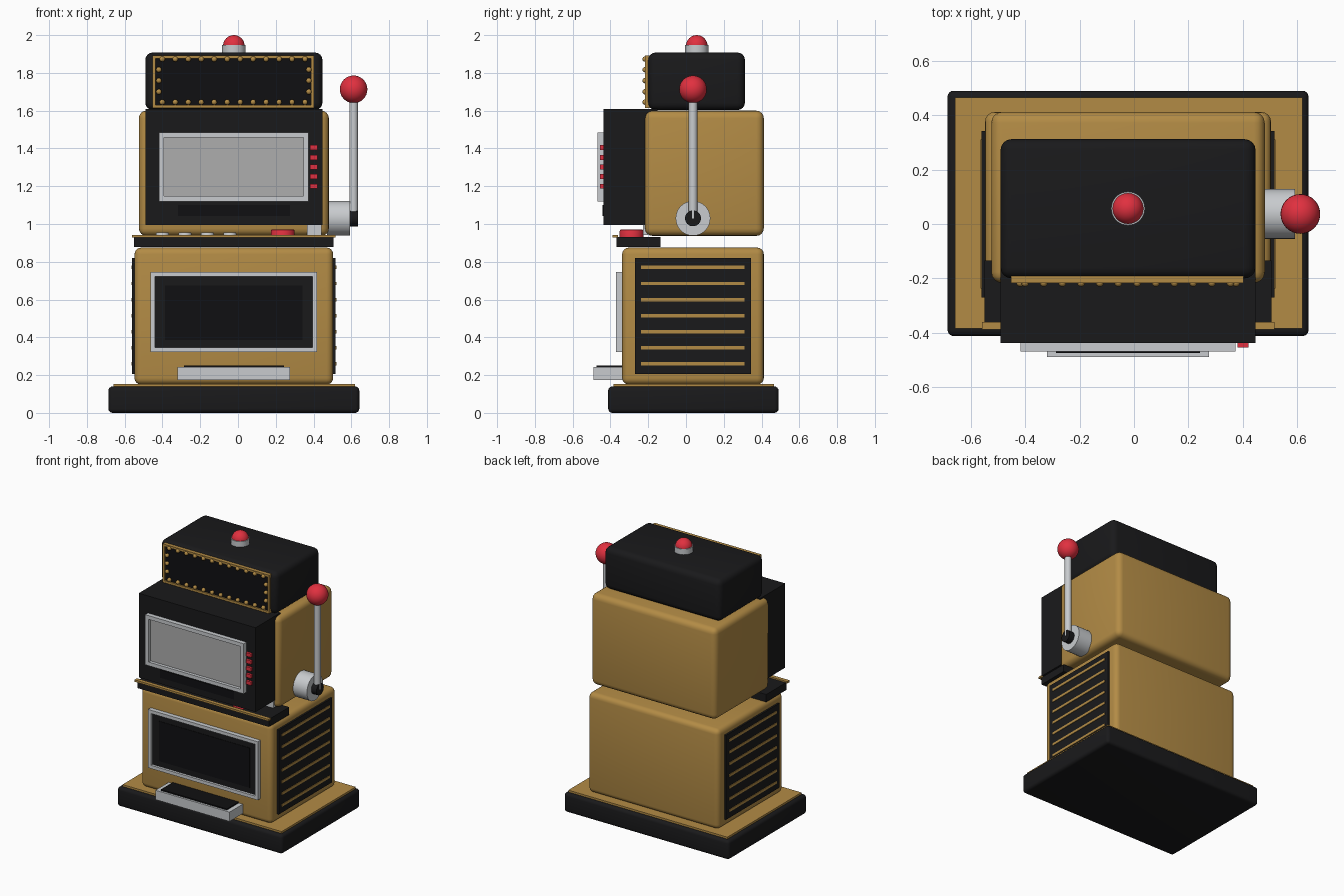
import bpy, bmesh, math
from mathutils import Vector

if "Cube" in bpy.data.objects:
    bpy.data.objects.remove(bpy.data.objects["Cube"])


def material(name, rgb):
    m = bpy.data.materials.new(name)
    m.diffuse_color = (*rgb, 1)
    m.use_nodes = True
    m.node_tree.nodes["Principled BSDF"].inputs["Base Color"].default_value = m.diffuse_color
    return m


GOLD = material("gold", (0.45, 0.26, 0.06))
BLACK = material("black", (0.010, 0.010, 0.011))
DARK = material("dark_glass", (0.005, 0.005, 0.006))
RED = material("red", (0.75, 0.03, 0.05))
SILVER = material("silver", (0.58, 0.60, 0.62))
GLASS = material("screen_grey", (0.42, 0.42, 0.42))
CX = -0.022


def finish(bm, name, mat, smooth=True):
    bmesh.ops.recalc_face_normals(bm, faces=bm.faces)
    me = bpy.data.meshes.new(name)
    bm.to_mesh(me)
    bm.free()
    ob = bpy.data.objects.new(name, me)
    bpy.context.collection.objects.link(ob)
    me.materials.append(mat)
    if smooth:
        bpy.ops.object.select_all(action='DESELECT')
        ob.select_set(True)
        bpy.context.view_layer.objects.active = ob
        bpy.ops.object.shade_smooth_by_angle(angle=math.radians(35))
    return ob


def add_box(bm, x, y, z):
    vs = bmesh.ops.create_cube(bm, size=1)["verts"]
    for v in vs:
        v.co = Vector([(a + b) / 2 + c * (b - a) for (a, b), c in zip((x, y, z), v.co)])


def box(name, x, y, z, mat, bevel=0, seg=4):
    bm = bmesh.new()
    add_box(bm, x, y, z)
    if bevel:
        bmesh.ops.bevel(bm, geom=bm.edges[:], offset=bevel, segments=seg,
                        profile=0.5, affect='EDGES')
    return finish(bm, name, mat, bevel > 0)


def frame(name, x, y, z, w, mat):
    # rectangular ring facing the front: one quad loop swept round the opening
    bm = bmesh.new()
    rings = []
    for inset, yy in ((0, y[1]), (0, y[0]), (w, y[0]), (w, y[1])):
        x0, x1, z0, z1 = x[0] + inset, x[1] - inset, z[0] + inset, z[1] - inset
        rings.append([bm.verts.new(p) for p in
                      ((x0, yy, z0), (x1, yy, z0), (x1, yy, z1), (x0, yy, z1))])
    for i in range(4):
        a, b = rings[i], rings[(i + 1) % 4]
        for j in range(4):
            k = (j + 1) % 4
            bm.faces.new((a[j], a[k], b[k], b[j]))
    return finish(bm, name, mat, False)


def cylinder(name, centre, r, a, b, mat, axis='Z', bevel=0):
    # centre gives the two coordinates across the axis, a..b the span along it
    bm = bmesh.new()
    bmesh.ops.create_cone(bm, cap_ends=True, segments=32, radius1=r, radius2=r, depth=b - a)
    if bevel:
        rim = [e for e in bm.edges if e.verts[0].co.z > 0 and e.verts[1].co.z > 0]
        bmesh.ops.bevel(bm, geom=rim, offset=bevel, segments=2, profile=0.5, affect='EDGES')
    for v in bm.verts:
        p, q, h = v.co.x, v.co.y, v.co.z + (a + b) / 2
        if axis == 'Z':
            v.co = (centre[0] + p, centre[1] + q, h)
        else:
            v.co = (h, centre[0] + p, centre[1] + q)
    return finish(bm, name, mat)


def spheres(name, points, r, mat, u=32, v=16):
    bm = bmesh.new()
    for p in points:
        vs = bmesh.ops.create_uvsphere(bm, u_segments=u, v_segments=v, radius=r)["verts"]
        bmesh.ops.translate(bm, verts=vs, vec=p)
    return finish(bm, name, mat)


# plinth
box("plinth", (-0.686, 0.642), (-0.412, 0.49), (0, 0.14), BLACK, 0.022)
box("plinth_trim", (-0.658, 0.62), (-0.385, 0.465), (0.135, 0.154), GOLD)

# lower cabinet with its front panel
box("lower_cabinet", (-0.548, 0.504), (-0.338, 0.412), (0.15, 0.875), GOLD, 0.035)
frame("lower_panel_frame", (-0.464, 0.418), (-0.37, -0.33), (0.322, 0.746), 0.024, SILVER)
box("lower_panel", (-0.442, 0.396), (-0.352, -0.33), (0.344, 0.724), BLACK)
box("lower_panel_glass", (-0.386, 0.342), (-0.355, -0.34), (0.385, 0.675), DARK)

# side vents with gold slats, one on each side
for side, s in (("left", -1), ("right", 1)):
    def span(d0, d1):
        return tuple(sorted((CX + s * d0, CX + s * d1)))
    box("vent_" + side, span(0.51, 0.539), (-0.27, 0.343), (0.207, 0.82), BLACK)
    bm = bmesh.new()
    for i in range(7):
        z = 0.26 + i * 0.085
        add_box(bm, span(0.53, 0.543), (-0.237, 0.31), (z - 0.009, z + 0.009))
    finish(bm, "vent_slats_" + side, GOLD, False)

# payout tray
box("payout_tray", (-0.32, 0.275), (-0.49, -0.33), (0.175, 0.243), SILVER)
box("payout_tray_floor", (-0.287, 0.243), (-0.475, -0.34), (0.23, 0.252), DARK)

# control shelf with buttons
box("control_shelf", (-0.55, 0.506), (-0.368, -0.135), (0.877, 0.932), BLACK)
box("control_shelf_trim", (-0.56, 0.516), (-0.388, -0.36), (0.928, 0.942), GOLD)
for i in range(4):
    cylinder(f"control_button_{i + 1}", (-0.4 + i * 0.119, -0.288), 0.034, 0.925, 0.956,
             SILVER, bevel=0.006)
cylinder("main_button", (0.237, -0.288), 0.063, 0.925, 0.971, RED, bevel=0.008)
box("coin_plate", (0.364, 0.443), (-0.228, -0.2), (0.942, 1.0), SILVER)

# upper cabinet and reel housing
box("upper_cabinet", (-0.525, 0.481), (-0.217, 0.412), (0.937, 1.6), GOLD, 0.04)
box("reel_housing", (-0.491, 0.447), (-0.437, -0.15), (0.996, 1.608), BLACK)
frame("screen_frame", (-0.418, 0.374), (-0.469, -0.43), (1.12, 1.484), 0.027, SILVER)
box("screen", (-0.393, 0.349), (-0.446, -0.43), (1.145, 1.459), GLASS)
box("payline_strip", (-0.317, 0.275), (-0.441, -0.43), (1.042, 1.1), DARK)
for i in range(5):
    z = 1.2 + i * 0.051
    box(f"side_button_{i + 1}", (0.381, 0.422), (-0.454, -0.43), (z - 0.013, z + 0.013), RED)

# top sign with marquee bulbs
box("sign_box", (-0.491, 0.447), (-0.2, 0.312), (1.603, 1.908), BLACK, 0.04)
box("sign_panel", (-0.44, 0.396), (-0.207, -0.19), (1.625, 1.88), DARK)
frame("sign_frame", (-0.453, 0.403), (-0.217, -0.18), (1.613, 1.893), 0.016, GOLD)
bulbs = [(-0.401 + i * 0.0687, -0.216, z) for i in range(12) for z in (1.645, 1.873)]
bulbs += [(x, -0.216, z) for x in (-0.419, 0.375) for z in (1.7, 1.759, 1.817)]
spheres("sign_bulbs", bulbs, 0.0145, GOLD, 16, 8)

# beacon
cylinder("beacon_base", (CX, 0.057), 0.062, 1.9, 1.948, SILVER)
spheres("beacon_dome", [(CX, 0.057, 1.943)], 0.057, RED)

# pull lever
cylinder("lever_hub", (0.037, 1.03), 0.092, 0.47, 0.592, SILVER, 'X')
cylinder("lever_pivot", (0.037, 1.03), 0.042, 0.58, 0.634, BLACK, 'X')
cylinder("lever_rod", (0.612, 0.037), 0.023, 1.03, 1.68, SILVER)
spheres("lever_knob", [(0.612, 0.037, 1.713)], 0.073, RED)
